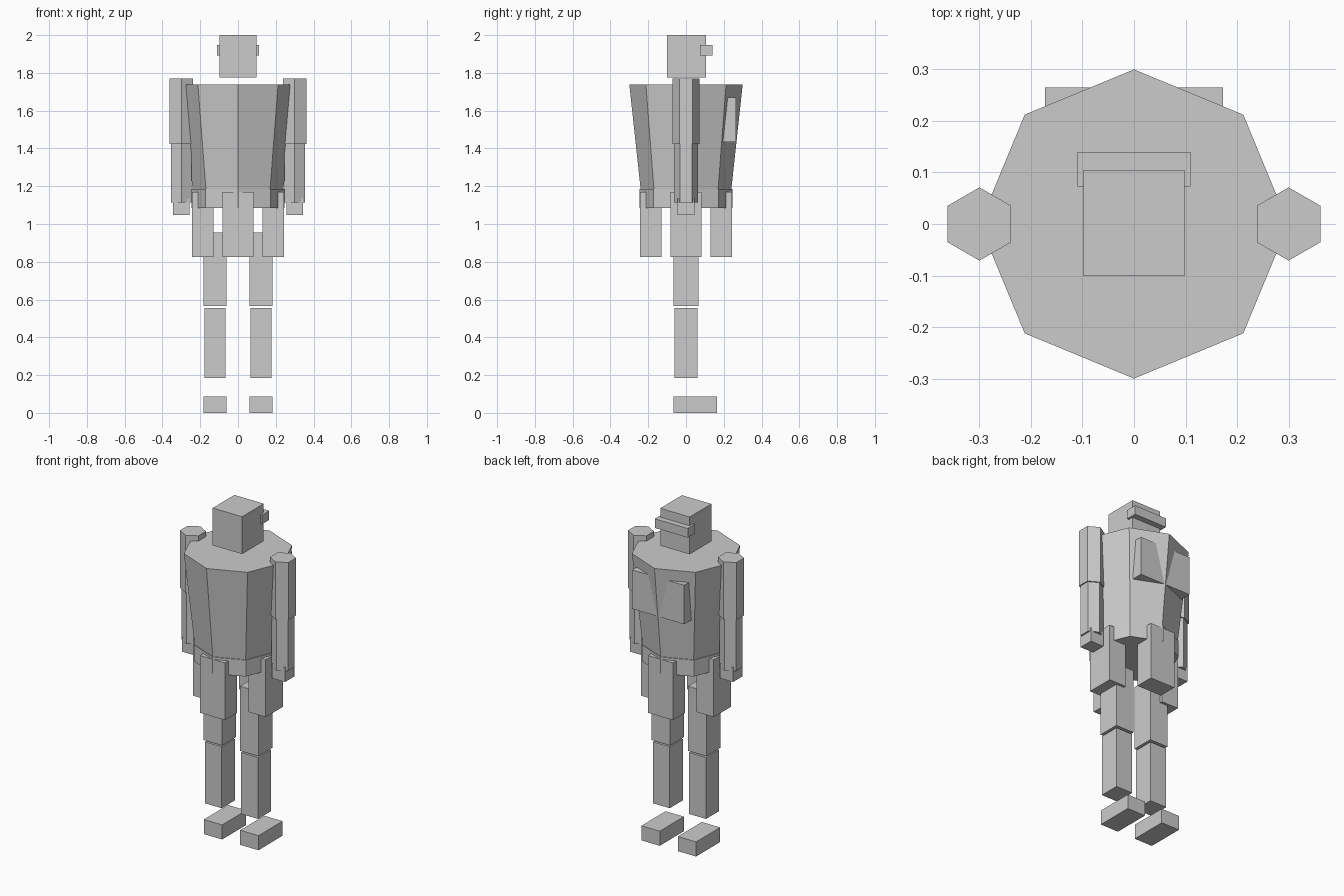
import bpy
import math

if "Cube" in bpy.data.objects:
    bpy.data.objects.remove(bpy.data.objects["Cube"])


def box(name, x, y, z):
    """Box from (min, max) ranges on each axis."""
    r = (x, y, z)
    bpy.ops.mesh.primitive_cube_add(size=1, location=[(a + b) / 2 for a, b in r])
    ob = bpy.context.object
    ob.name = name
    ob.scale = [b - a for a, b in r]
    return ob


def prism(name, sides, r_low, r_high, z, x=0):
    """Upright prism with a corner on the +y axis."""
    bpy.ops.mesh.primitive_cone_add(vertices=sides, radius1=r_low, radius2=r_high,
                                    depth=z[1] - z[0], location=(x, 0, sum(z) / 2))
    ob = bpy.context.object
    ob.name = name
    return ob


# Head and visor
box("head", (-0.098, 0.098), (-0.101, 0.105), (1.775, 2.0))
box("visor", (-0.11, 0.11), (0.073, 0.14), (1.892, 1.947))

# Tapered torso, belt and chest plate
prism("torso", 8, 0.24, 0.30, (1.183, 1.738))
prism("belt", 8, 0.245, 0.245, (1.085, 1.184))
box("chest_plate", (-0.173, 0.173), (0.15, 0.265), (1.435, 1.67))

# Four skirt plates around the belt
for i in range(4):
    a = i * math.pi / 2
    plate = box("skirt_plate", (-0.083, 0.083), (-0.057, 0.057), (0.825, 1.17))
    plate.location.x = 0.186 * math.sin(a)
    plate.location.y = 0.186 * math.cos(a)
    plate.rotation_euler.z = -a

for side, s in (("left", -1), ("right", 1)):
    # Arms
    ax = 0.3 * s
    prism(side + "_upper_arm", 6, 0.071, 0.071, (1.424, 1.77), ax)
    prism(side + "_forearm", 6, 0.063, 0.063, (1.113, 1.424), ax)
    box(side + "_hand", (ax - 0.044, ax + 0.044), (-0.044, 0.044), (1.048, 1.135))
    # Legs
    lx = 0.121 * s
    box(side + "_thigh", (lx - 0.061, lx + 0.061), (-0.067, 0.067), (0.567, 0.956))
    box(side + "_shin", (lx - 0.056, lx + 0.056), (-0.062, 0.062), (0.186, 0.556))
    box(side + "_foot", (lx - 0.061, lx + 0.061), (-0.065, 0.164), (0.0, 0.088))
